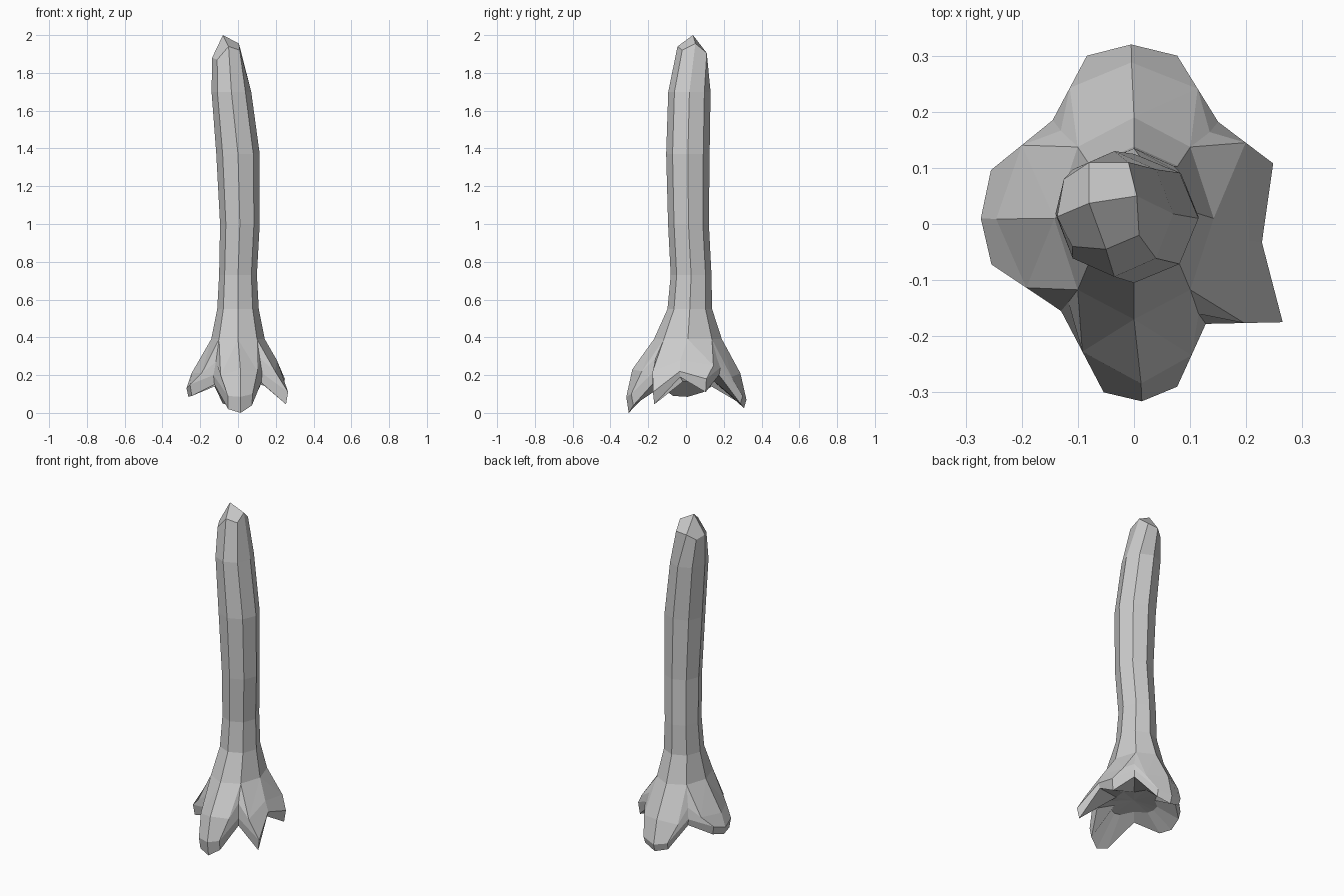
import bpy
import bmesh
from math import cos, sin, pi

cube = bpy.data.objects.get("Cube")
if cube:
    bpy.data.objects.remove(cube, do_unlink=True)

bark = bpy.data.materials.new("pale_grey")
bark.use_nodes = True
bark.diffuse_color = (0.6, 0.6, 0.6, 1)
bark.node_tree.nodes["Principled BSDF"].inputs["Base Color"].default_value = (0.6, 0.6, 0.6, 1)

# Trunk cross-sections: height, centre x, centre y, radius x, radius y
SECTIONS = [
    (0.39, 0, 0.01, 0.142, 0.18),
    (0.55, 0, 0.02, 0.11, 0.118),
    (0.73, 0, 0.027, 0.1, 0.108),
    (1, 0.01, 0.013, 0.105, 0.108),
    (1.37, 0, 0.01, 0.115, 0.115),
    (1.7, -0.035, 0.018, 0.105, 0.112),
]

# Slanted rim below the pointed top, anticlockwise from +x
RIM = [
    (0.005, 0.05, 1.955), (-0.01, 0.11, 1.905), (-0.08, 0.11, 1.9), (-0.125, 0.08, 1.87),
    (-0.137, 0.013, 1.88), (-0.11, -0.04, 1.87), (-0.05, -0.045, 1.94), (0.009, -0.02, 1.92),
]
TIP = (-0.08, 0.037, 2)

# Roots: x, y, then shoulder, toe and underside heights.
# Each group is one root: side, middle, side, and the valley after it.
ROOTS = [
    (0.265, -0.175, 0.22, 0.11, 0.045), (0.228, -0.033, 0.28, 0.22, 0.19),
    (0.248, 0.108, 0.25, 0.18, 0.11), (0.15, 0.182, 0.29, 0.24, 0.2),

    (0.077, 0.3, 0.19, 0.09, 0.05), (-0.005, 0.32, 0.21, 0.07, 0.025),
    (-0.084, 0.3, 0.19, 0.09, 0.05), (-0.145, 0.185, 0.27, 0.21, 0.17),

    (-0.255, 0.096, 0.22, 0.16, 0.11), (-0.273, 0.01, 0.21, 0.13, 0.085),
    (-0.254, -0.072, 0.21, 0.15, 0.09), (-0.13, -0.155, 0.27, 0.2, 0.15),

    (-0.054, -0.3, 0.2, 0.09, 0.02), (0.014, -0.316, 0.23, 0.085, 0),
    (0.077, -0.29, 0.22, 0.1, 0.04), (0.128, -0.178, 0.29, 0.21, 0.16),
]
COUNT = len(ROOTS)

bm = bmesh.new()


def ring(points):
    return [bm.verts.new(p) for p in points]


def bridge(upper, lower):
    n = len(upper)
    for i in range(n):
        j = (i + 1) % n
        bm.faces.new((upper[i], lower[i], lower[j], upper[j]))


def shoulder(i):
    """Top of a root: the sides spread halfway towards the next valley."""
    x, y, z = ROOTS[i][:3]
    part = i % 4
    if part in (0, 2):
        v = ROOTS[(i - 1 if part == 0 else i + 1) % COUNT]
        return ((x + v[0]) / 2, (y + v[1]) / 2, z)
    k = 0.9
    return (x * k, y * k, z)


# Eight-sided trunk
trunk = []
for z, cx, cy, rx, ry in SECTIONS:
    trunk.append(ring((cx + rx * cos(i * pi / 4), cy + ry * sin(i * pi / 4), z)
                      for i in range(8)))
trunk.append(ring(RIM))
for low, high in zip(trunk, trunk[1:]):
    bridge(high, low)

# Faceted point made of four kite faces
tip = bm.verts.new(TIP)
rim = trunk[-1]
for i in range(0, 8, 2):
    bm.faces.new((tip, rim[i], rim[i + 1], rim[(i + 2) % 8]))

# Flare from the trunk into the root shoulders
top = trunk[0]
shoulders = ring(shoulder(i) for i in range(COUNT))
for i in range(8):
    a, b = top[i], top[(i + 1) % 8]
    c, d, e = (shoulders[(2 * i + k) % COUNT] for k in (1, 2, 3))
    bm.faces.new((a, c, d))
    bm.faces.new((a, d, b))
    bm.faces.new((b, d, e))

# Toes and the hollow underside
toes = ring((x, y, t) for x, y, s, t, u in ROOTS)
soles = ring((x * 0.96, y * 0.96, u) for x, y, s, t, u in ROOTS)
arch = ring((x / 2, y / 2, 0.165) for x, y, s, t, u in ROOTS)
bridge(shoulders, toes)
bridge(toes, soles)
bridge(soles, arch)
hollow = bm.verts.new((0, 0, 0.18))
for i in range(COUNT):
    bm.faces.new((arch[i], hollow, arch[(i + 1) % COUNT]))

bmesh.ops.recalc_face_normals(bm, faces=bm.faces)
mesh = bpy.data.meshes.new("rooted_trunk")
bm.to_mesh(mesh)
bm.free()
mesh.materials.append(bark)
obj = bpy.data.objects.new("rooted_trunk", mesh)
bpy.context.collection.objects.link(obj)
